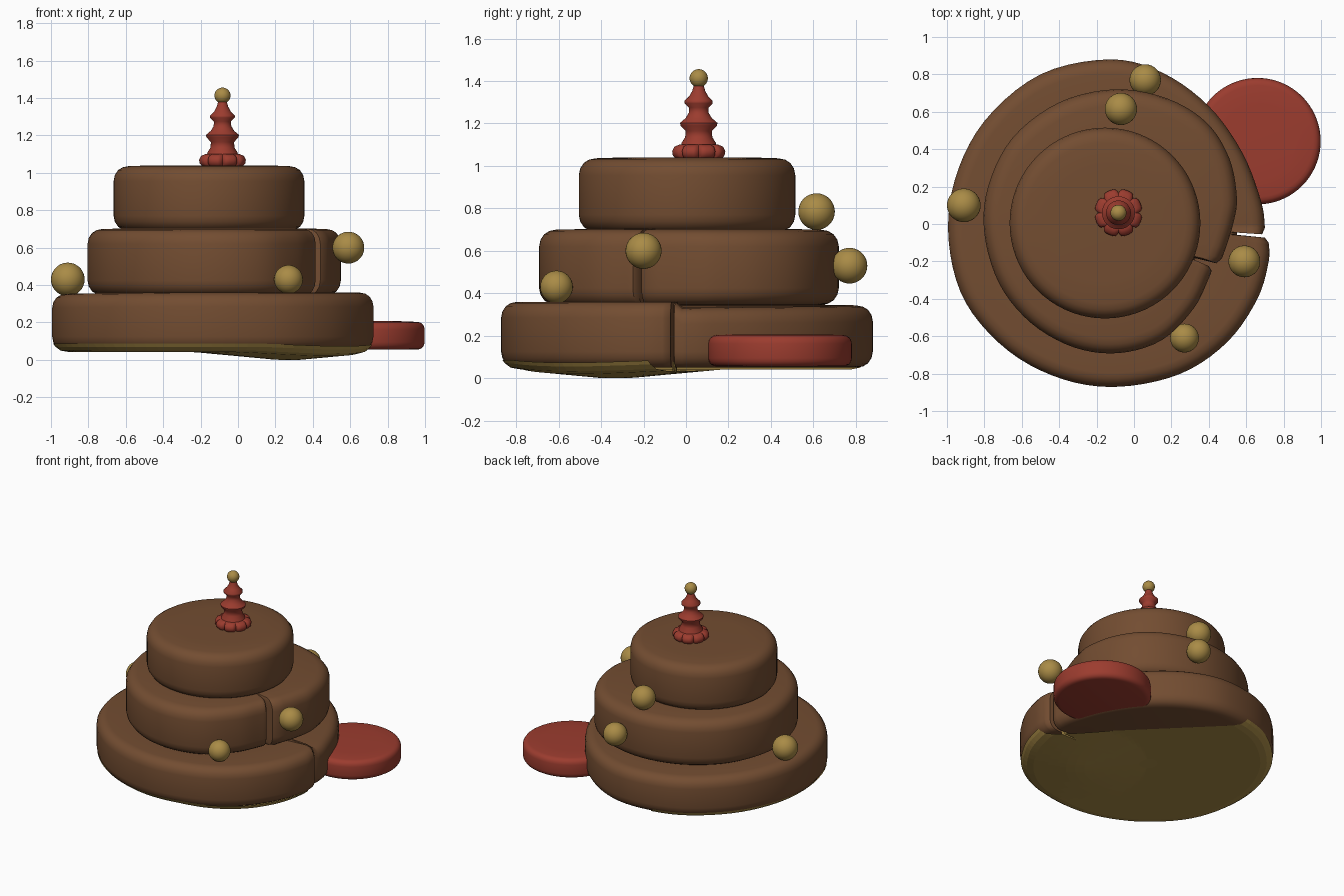
import bpy, bmesh, math
from mathutils import Vector

if "Cube" in bpy.data.objects:
    bpy.data.objects.remove(bpy.data.objects["Cube"])


def material(name, rgb):
    m = bpy.data.materials.new(name)
    m.use_nodes = True
    m.diffuse_color = (*rgb, 1)
    m.node_tree.nodes["Principled BSDF"].inputs["Base Color"].default_value = (*rgb, 1)
    return m


BROWN = material("chocolate brown", (0.171, 0.074, 0.031))
RED = material("brick red", (0.33, 0.045, 0.028))
GOLD = material("old gold", (0.40, 0.26, 0.062))


def finish(bm, name, mat, angle=40):
    bmesh.ops.recalc_face_normals(bm, faces=bm.faces)
    mesh = bpy.data.meshes.new(name)
    bm.to_mesh(mesh)
    bm.free()
    mesh.materials.append(mat)
    ob = bpy.data.objects.new(name, mesh)
    bpy.context.collection.objects.link(ob)
    bpy.ops.object.select_all(action="DESELECT")
    ob.select_set(True)
    bpy.context.view_layer.objects.active = ob
    bpy.ops.object.shade_smooth_by_angle(angle=math.radians(angle))
    return ob


def loft(rings, caps=(True, True)):
    """Skin a stack of closed rings that all have the same point count."""
    bm = bmesh.new()
    rows = [[bm.verts.new(p) for p in ring] for ring in rings]
    n = len(rows[0])
    for a, b in zip(rows, rows[1:]):
        for i in range(n):
            bm.faces.new((a[i], a[(i + 1) % n], b[(i + 1) % n], b[i]))
    if caps[0]:
        bm.faces.new(rows[0][::-1])
    if caps[1]:
        bm.faces.new(rows[-1])
    return bm


def spline(points, steps=5):
    """Smooth open curve through the given points."""
    p = [Vector(q) for q in points]
    p = [p[0]] + p + [p[-1]]
    out = []
    for a, b, c, d in zip(p, p[1:], p[2:], p[3:]):
        for k in range(steps):
            t = k / steps
            out.append(0.5 * (2 * b + (c - a) * t + (2 * a - 5 * b + 4 * c - d) * t * t
                              + (3 * b - a - 3 * c + d) * t ** 3))
    return out + [p[-1]]


def circle(cx, cy, r, n=72):
    return [Vector((cx + r * math.cos(math.tau * i / n), cy + r * math.sin(math.tau * i / n)))
            for i in range(n)]


def inset(outline, centre, radius, d):
    c = Vector(centre)
    return [c + (p - c) * (1 - d / radius) for p in outline]


# Soft edge: inset and height, as fractions of the edge size
EDGE = [(0, 1), (0.08, 0.6), (0.3, 0.27), (0.6, 0.08), (1, 0)]


def tier(name, outline, centre, radius, z0, z1, edge, mat=BROWN, rise=0.0):
    """Rounded slab; its top may climb along the coil by rise."""
    n = len(outline)
    rings = []
    for d, h in reversed(EDGE):
        rings.append([(p.x, p.y, z0 + h * edge) for p in inset(outline, centre, radius, d * edge)])
    for d, h in EDGE:
        ring = inset(outline, centre, radius, d * edge)
        rings.append([(p.x, p.y, z1 - h * edge + rise * min(1, 1.6 * i / n)) for i, p in enumerate(ring)])
    ring = inset(outline, centre, radius, radius * 0.4)
    rings.append([(p.x, p.y, z1 + 0.004) for p in ring])
    return finish(loft(rings), name, mat)


# Coil outlines: a smooth run followed by the cleft where the ends meet
lower_outline = spline([
    (0.70, -0.02), (0.68, 0.12), (0.58, 0.38), (0.4, 0.63), (0.15, 0.81), (-0.13, 0.88),
    (-0.5, 0.8), (-0.8, 0.55), (-0.96, 0.23), (-0.99, -0.1), (-0.9, -0.42), (-0.67, -0.68),
    (-0.38, -0.83), (-0.08, -0.87), (0.25, -0.8), (0.5, -0.63), (0.66, -0.4), (0.72, -0.2),
    (0.72, -0.1)])
lower_outline += [Vector(p) for p in [(0.70, -0.073), (0.55, -0.058), (0.55, -0.045), (0.685, -0.055)]]

middle_outline = spline([
    (0.49, -0.13), (0.53, 0), (0.55, 0.14), (0.51, 0.35), (0.39, 0.54), (0.18, 0.67),
    (-0.1, 0.72), (-0.4, 0.65), (-0.65, 0.46), (-0.78, 0.2), (-0.80, -0.05), (-0.72, -0.32),
    (-0.55, -0.53), (-0.32, -0.66), (-0.08, -0.69), (0.15, -0.62), (0.32, -0.45), (0.4, -0.29),
    (0.415, -0.25)])
middle_outline += [Vector(p) for p in [(0.40, -0.225), (0.32, -0.195), (0.33, -0.183),
                                       (0.44, -0.21), (0.47, -0.185)]]

# Cake tiers
tier("lower_tier", lower_outline, (-0.13, 0), 0.87, 0.05, 0.33, 0.075, rise=0.03)
tier("middle_tier", middle_outline, (-0.12, 0), 0.68, 0.345, 0.70, 0.08)
tier("top_tier", circle(-0.155, 0.005, 0.51), (-0.155, 0.005), 0.51, 0.69, 1.036, 0.08)

# Red round slab beside the lower tier
tier("side_disc", circle(0.66, 0.443, 0.338), (0.66, 0.443), 0.338, 0.055, 0.203, 0.04, RED)

# Sagging underside skin, missing beneath the back left
sag = Vector((0.27, -0.33))
rings = []
for d, z in [(0.005, 0.087), (0.018, 0.07), (0.045, 0.05), (0.09, 0.042)] + [
        (0.87 * k / 14, 0.042) for k in range(2, 14)]:
    ring = inset(lower_outline, (-0.13, 0), 0.87, d)
    rings.append([(p.x, p.y, z - 0.042 * max(0, 1 - max(0, (p - sag).length - 0.06) / 0.45))
                  for p in ring])
bm = loft(rings, (False, True))
bmesh.ops.bisect_plane(bm, geom=bm.verts[:] + bm.edges[:] + bm.faces[:],
                       plane_co=(0.27, 0.27, 0), plane_no=(1, 1, 0), clear_outer=True)
bmesh.ops.recalc_face_normals(bm, faces=bm.faces)
if sum(f.normal.z * f.calc_area() for f in bm.faces) > 0:
    bmesh.ops.reverse_faces(bm, faces=bm.faces)
mesh = bpy.data.meshes.new("underside_skin")
bm.to_mesh(mesh)
bm.free()
mesh.materials.append(GOLD)
skin = bpy.data.objects.new("underside_skin", mesh)
bpy.context.collection.objects.link(skin)


# Gold balls
def ball(name, centre, r):
    bm = bmesh.new()
    bmesh.ops.create_uvsphere(bm, u_segments=32, v_segments=18, radius=r)
    bmesh.ops.translate(bm, verts=bm.verts, vec=centre)
    finish(bm, name, GOLD)


ball("left_side_ball", (0.59, -0.20, 0.60), 0.085)
ball("right_side_ball", (-0.91, 0.10, 0.43), 0.09)
ball("front_ball", (0.27, -0.61, 0.43), 0.077)
ball("back_lower_ball", (0.06, 0.77, 0.53), 0.084)
ball("back_upper_ball", (-0.07, 0.615, 0.785), 0.086)
ball("finial_ball", (-0.083, 0.06, 1.413), 0.043)


# Turned finial on a petalled foot
def turned(name, profile, petals=0, depth=0.0):
    n = 64
    rings = []
    for r, z in profile:
        ring = []
        for i in range(n):
            a = math.tau * i / n
            notch = depth * (1 - abs(math.sin(a * petals / 2))) ** 3
            ring.append((-0.083 + r * (1 - notch) * math.cos(a), 0.06 + r * (1 - notch) * math.sin(a), z))
        rings.append(ring)
    finish(loft(rings), name, RED, 50)


turned("finial_foot", [(0.105, 1.03), (0.125, 1.05), (0.128, 1.07), (0.118, 1.09), (0.095, 1.1),
                       (0.06, 1.1)], petals=8, depth=0.16)
turned("finial_stem", [(0.088, 1.08), (0.08, 1.11), (0.064, 1.135), (0.062, 1.165), (0.086, 1.19),
                       (0.088, 1.203), (0.062, 1.225), (0.047, 1.25), (0.046, 1.275), (0.066, 1.295),
                       (0.066, 1.307), (0.043, 1.33), (0.03, 1.355), (0.022, 1.385)])
